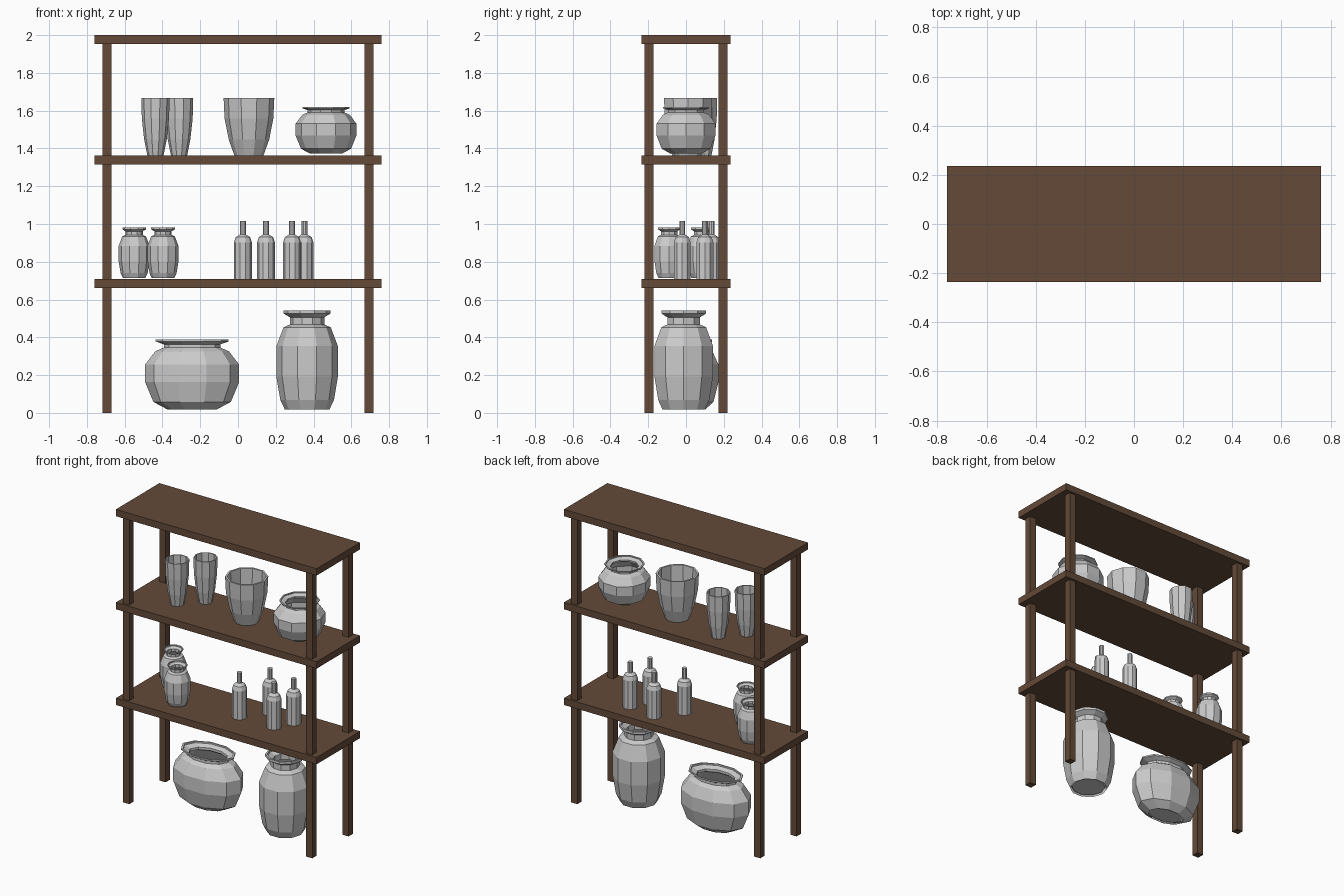
import bpy, bmesh
from math import cos, sin, pi

if "Cube" in bpy.data.objects:
    bpy.data.objects.remove(bpy.data.objects["Cube"])

wood = bpy.data.materials.new("brown_wood")
wood.diffuse_color = (0.125, 0.068, 0.04, 1)
wood.use_nodes = True
wood.node_tree.nodes["Principled BSDF"].inputs["Base Color"].default_value = wood.diffuse_color
SIDES = 10


def add_object(name, bm, location=(0, 0, 0), scale=(1, 1, 1)):
    mesh = bpy.data.meshes.new(name)
    bm.to_mesh(mesh)
    bm.free()
    obj = bpy.data.objects.new(name, mesh)
    obj.location, obj.scale = location, scale
    bpy.context.collection.objects.link(obj)
    return obj


def box(name, location, size):
    bm = bmesh.new()
    bmesh.ops.create_cube(bm, size=1)
    bmesh.ops.scale(bm, vec=size, verts=bm.verts)
    add_object(name, bm, location).data.materials.append(wood)


def lathe(name, profile, location, scale=(1, 1, 1), wall=None):
    """Turn an (r, z) profile; with a wall the vessel is hollow with an inner floor."""
    points = list(profile)
    if wall:
        inner = [(r - wall, z) for r, z in reversed(profile)]
        inner[-1] = (inner[-1][0], inner[-1][1] + wall * 0.6)
        points += inner
    bm = bmesh.new()
    rings = [[bm.verts.new((r * cos(2 * pi * i / SIDES), r * sin(2 * pi * i / SIDES), z))
              for i in range(SIDES)] for r, z in points]
    for low, high in zip(rings, rings[1:]):
        for i in range(SIDES):
            j = (i + 1) % SIDES
            bm.faces.new((low[i], low[j], high[j], high[i]))
    bm.faces.new(rings[-1])
    if not wall:
        bm.faces.new(rings[0][::-1])
    add_object(name, bm, location, scale)


# Shelf boards and posts
for name, top in (("lower_shelf", 0.708), ("middle_shelf", 1.363), ("top_shelf", 2.0)):
    box(name, (0, 0, top - 0.0235), (1.52, 0.47, 0.047))
for sx, xn in ((-1, "left"), (1, "right")):
    for sy, yn in ((-1, "front"), (1, "back")):
        box(f"{yn}_{xn}_post", (sx * 0.693, sy * 0.196, 0.98), (0.047, 0.047, 1.96))

# Profiles as (radius, height)
POT = [(0.13, 0), (0.205, 0.04), (0.249, 0.145), (0.249, 0.238), (0.195, 0.308),
       (0.15, 0.328), (0.15, 0.345), (0.193, 0.36), (0.193, 0.37)]
JAR = [(0.118, 0), (0.142, 0.05), (0.163, 0.175), (0.163, 0.335), (0.125, 0.435),
       (0.091, 0.45), (0.091, 0.488), (0.124, 0.508), (0.124, 0.525)]
CUP = [(0.043, 0), (0.06, 0.085), (0.072, 0.195), (0.075, 0.304)]
BOTTLE = [(0.047, 0), (0.047, 0.195), (0.038, 0.222), (0.016, 0.236), (0.016, 0.307)]

# Wide pots: a large oval one below, a small round one above
lathe("large_pot", POT, (-0.243, 0.025, 0.018), (1, 0.62, 1), wall=0.014)
lathe("small_pot", POT, (0.466, 0, 1.372), (0.647, 0.66, 0.668), wall=0.014)

# Tall jars
lathe("large_jar", JAR, (0.366, -0.012, 0.018), wall=0.012)
for n, (x, y) in enumerate([(-0.55, 0.086), (-0.397, -0.089)], 1):
    lathe(f"small_jar_{n}", JAR, (x, y, 0.714), (0.503, 0.503, 0.507), wall=0.012)

# Cups
lathe("wide_cup", CUP, (0.058, 0.011, 1.363), (1.79, 1.79, 1), wall=0.007)
for n, (x, y) in enumerate([(-0.437, -0.033), (-0.312, 0.094)], 1):
    lathe(f"slim_cup_{n}", CUP, (x, y, 1.363), wall=0.007)

# Bottles
for n, (x, y) in enumerate([(0.026, -0.02), (0.148, 0.135), (0.286, -0.02), (0.352, 0.1)], 1):
    lathe(f"bottle_{n}", BOTTLE, (x, y, 0.708))
